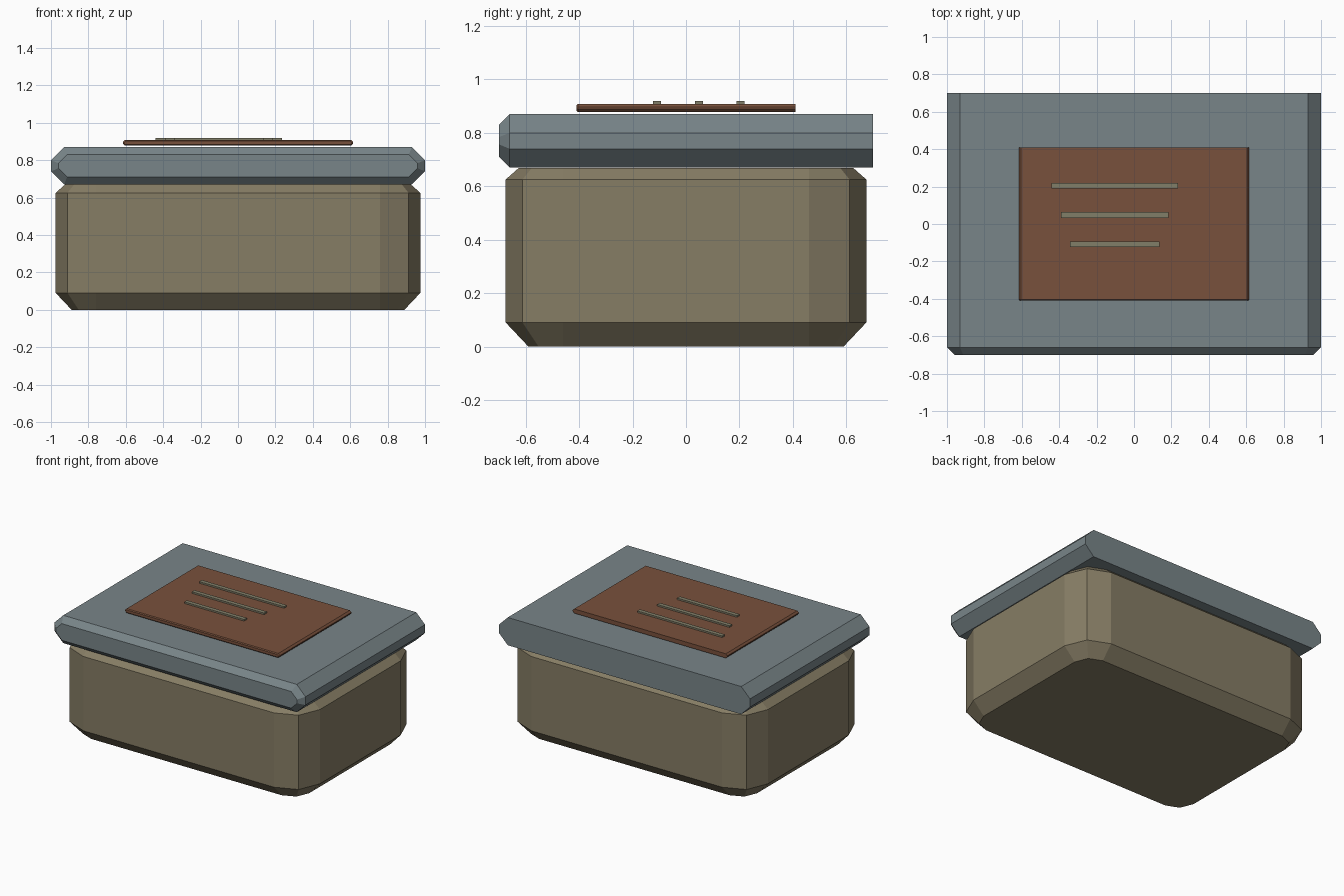
import bpy
import bmesh
from math import sin, cos, pi, tan

cube = bpy.data.objects.get("Cube")
if cube:
    bpy.data.objects.remove(cube, do_unlink=True)


def material(name, rgb):
    mat = bpy.data.materials.new(name)
    mat.use_nodes = True
    mat.diffuse_color = (*rgb, 1)
    mat.node_tree.nodes["Principled BSDF"].inputs["Base Color"].default_value = (*rgb, 1)
    return mat


TAN = material("tan", (0.24, 0.205, 0.13))
SLATE = material("slate blue", (0.19, 0.235, 0.25))
RUST = material("rust brown", (0.19, 0.082, 0.045))
SAGE = material("sage grey", (0.22, 0.21, 0.14))


def rounded_rect(half_w, half_h, radius, segments):
    """Outline of a rectangle whose corners are cut into flat segments."""
    points = []
    for corner, (sx, sy) in enumerate([(1, 1), (-1, 1), (-1, -1), (1, -1)]):
        for i in range(segments + 1):
            a = (corner + i / segments) * pi / 2
            points.append((sx * (half_w - radius) + radius * cos(a),
                           sy * (half_h - radius) + radius * sin(a)))
    return points


def loft(name, rings, mat):
    """Skin matching rings of points and cap both ends."""
    bm = bmesh.new()
    loops = [[bm.verts.new(p) for p in ring] for ring in rings]
    for low, high in zip(loops, loops[1:]):
        for i in range(len(low)):
            j = (i + 1) % len(low)
            bm.faces.new((low[i], low[j], high[j], high[i]))
    bm.faces.new(loops[0][::-1])
    bm.faces.new(loops[-1])
    bmesh.ops.recalc_face_normals(bm, faces=bm.faces)
    mesh = bpy.data.meshes.new(name)
    bm.to_mesh(mesh)
    bm.free()
    mesh.materials.append(mat)
    obj = bpy.data.objects.new(name, mesh)
    bpy.context.collection.objects.link(obj)
    return obj


def slab(name, half_w, half_d, bottom, top, chamfer, front_cut, mat):
    """Slab with chamfered sides, a bevelled front rim and a flat back."""
    mid, half_h = (bottom + top) / 2, (top - bottom) / 2
    rings = []
    for y, inset in [(-half_d, front_cut), (front_cut - half_d, 0), (half_d, 0)]:
        cut = chamfer - inset * (2 - 2 * tan(pi / 8) * 1.707 + 0.0) if inset else chamfer
        outline = rounded_rect(half_w - inset, half_h - inset, cut, 1)
        rings.append([(x, y, mid + z) for x, z in outline])
    return loft(name, rings, mat)


# Body: rounded box, chamfered at the foot and shoulder
loft("box_body", [
    [(x, y, z) for x, y in rounded_rect(0.975 - inset, 0.675 - inset, 0.215 - inset, 2)]
    for z, inset in [(0, 0.085), (0.09, 0), (0.625, 0), (0.669, 0.05)]
], TAN)

# Lid and the label plate that sits just above it
slab("lid", 1.0, 0.7, 0.67, 0.87, 0.07, 0.04, SLATE)
slab("label_plate", 0.616, 0.41, 0.877, 0.908, 0.012, 0.006, RUST)

# Raised bars on the plate
for i, (half_len, y) in enumerate([(0.338, 0.204), (0.288, 0.048), (0.238, -0.108)]):
    bpy.ops.mesh.primitive_cube_add(size=1, location=(-0.103, y, 0.911))
    bar = bpy.context.object
    bar.name = f"label_bar_{i + 1}"
    bar.scale = (2 * half_len, 0.03, 0.017)
    bar.data.materials.append(SAGE)
